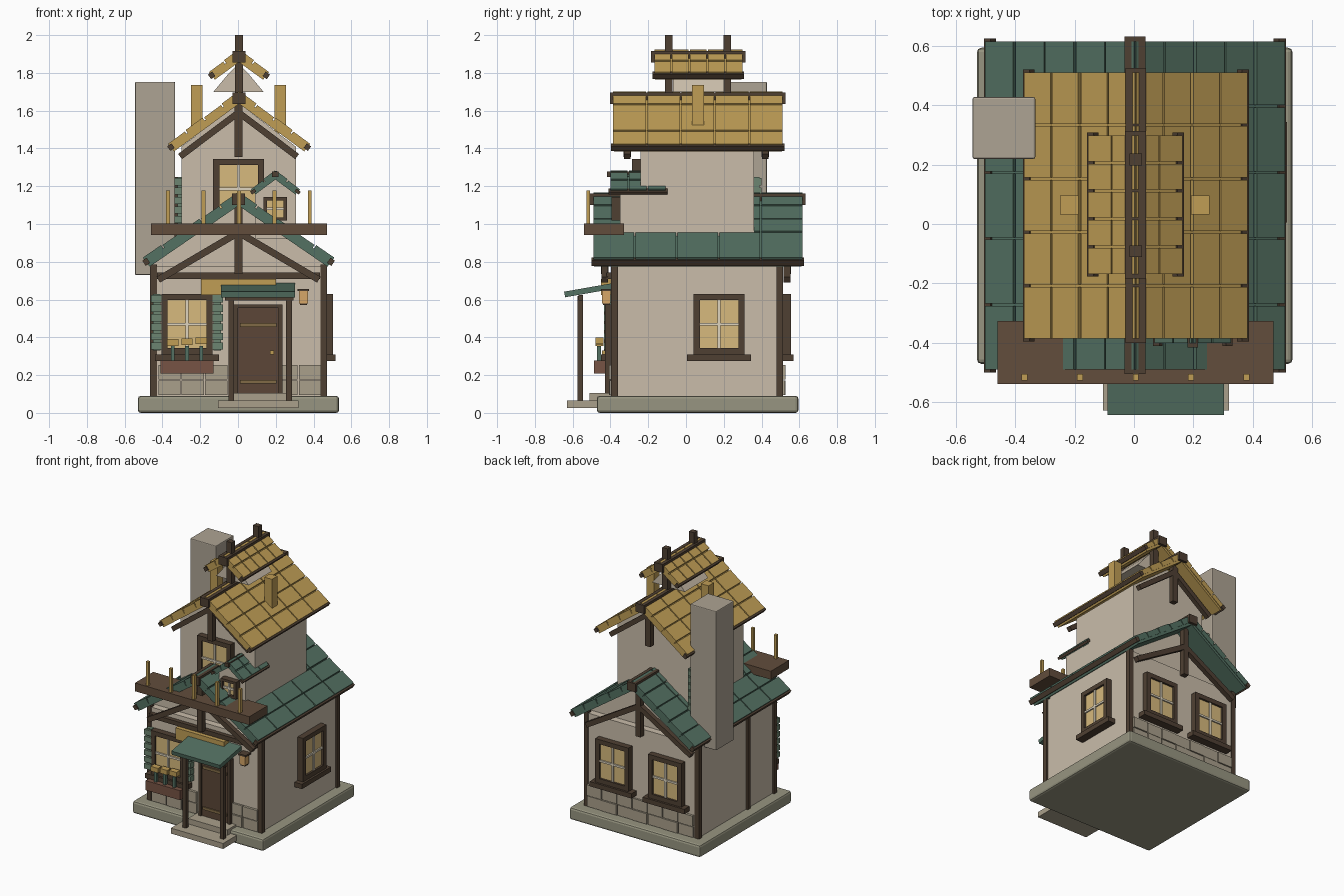
import bpy, bmesh, math
from mathutils import Matrix, Vector

if "Cube" in bpy.data.objects:
    bpy.data.objects.remove(bpy.data.objects["Cube"])

PALETTE = {
    "wall": (200, 187, 168), "stone": (150, 148, 128), "block": (168, 158, 138),
    "wood": (80, 66, 54), "door": (92, 72, 58), "deck": (98, 78, 62),
    "green": (84, 112, 98), "shutter": (108, 132, 112), "gold": (190, 156, 86),
    "pane": (214, 184, 124), "cream": (222, 212, 190), "chimney": (172, 162, 146),
    "planter": (118, 84, 70), "lamp": (214, 166, 104), "strap": (128, 106, 72),
}
MATS = {}
for key, rgb in PALETTE.items():
    m = bpy.data.materials.new(key)
    m.diffuse_color = [(c / 255) ** 2.2 for c in rgb] + [1]
    m.use_nodes = True
    m.node_tree.nodes["Principled BSDF"].inputs["Base Color"].default_value = m.diffuse_color
    MATS[key] = m


def solid(name, boxes, col, bevel=0.0):
    """One object from boxes; each is (x0,x1,y0,y1,z0,z1) or that plus a matrix."""
    bm = bmesh.new()
    for b in boxes:
        x0, x1, y0, y1, z0, z1 = b[:6]
        m = b[6] if len(b) > 6 else Matrix()
        loc = Matrix.Translation(((x0 + x1) / 2, (y0 + y1) / 2, (z0 + z1) / 2))
        size = Matrix.Diagonal((abs(x1 - x0), abs(y1 - y0), abs(z1 - z0), 1))
        bmesh.ops.create_cube(bm, size=1, matrix=m @ loc @ size)
    return finish(name, bm, col, bevel)


def finish(name, bm, col, bevel=0.0):
    bmesh.ops.recalc_face_normals(bm, faces=bm.faces)
    me = bpy.data.meshes.new(name)
    bm.to_mesh(me)
    bm.free()
    me.materials.append(MATS[col])
    ob = bpy.data.objects.new(name, me)
    bpy.context.collection.objects.link(ob)
    if bevel:
        mod = ob.modifiers.new("bevel", "BEVEL")
        mod.width, mod.segments = bevel, 2
    return ob


def prism(name, pts, y0, y1, col):
    """Extrude an x-z outline along y."""
    bm = bmesh.new()
    f = bm.faces.new([bm.verts.new((x, y0, z)) for x, z in pts])
    r = bmesh.ops.extrude_face_region(bm, geom=[f])
    bmesh.ops.translate(bm, vec=(0, y1 - y0, 0),
                        verts=[v for v in r["geom"] if isinstance(v, bmesh.types.BMVert)])
    return finish(name, bm, col)


def strut(p, q, y, w):
    """Box spec for a beam between two x-z points."""
    d = Vector((q[0] - p[0], q[1] - p[1]))
    m = Matrix.Translation((p[0], y, p[1])) @ Matrix.Rotation(-math.atan2(d.y, d.x), 4, "Y")
    return (0, d.length, -w / 2, w / 2, -w / 2, w / 2, m)


def roof(name, cx, half, top, drop, y0, y1, rows, cols, col, th=0.055, ridge=0.07):
    """Gabled roof: tiles on a slab, dark ridge beam and eave strips."""
    a, L = math.atan2(drop, half), math.hypot(half, drop)
    tiles, strips, g = [], [], 0.004
    dt, dy = L / rows, (y1 - y0) / cols
    for s in (-1, 1):
        m = Matrix.Translation((cx, 0, top)) @ Matrix.Rotation(s * a, 4, "Y")
        tiles.append((0, s * (L - 0.006), y0 + 0.008, y1 - 0.008, -th, -th * 0.35, m))
        for r in range(rows):
            for c in range(cols):
                tiles.append((s * (r * dt + g), s * ((r + 1) * dt - g),
                              y0 + c * dy + g, y0 + (c + 1) * dy - g,
                              -th * 0.7, -0.004 * (r % 2), m))
        strips.append((s * (L - 0.02), s * (L + 0.008), y0 - 0.006, y1 + 0.006, -th * 0.75, -0.012, m))
    solid(name + "_tiles", tiles, col)
    strips.append((cx - ridge / 2, cx + ridge / 2, y0 - 0.012, y1 + 0.012, top - ridge, top - 0.008))
    solid(name + "_beams", strips, "wood")


def on_wall(face, plane, u0, u1, d0, d1, z0, z1):
    """Box on a wall: u along it, d outward from it."""
    s = -1 if face in ("front", "left") else 1
    a, b = sorted((plane + s * d0, plane + s * d1))
    return (u0, u1, a, b, z0, z1) if face in ("front", "back") else (a, b, u0, u1, z0, z1)


def window(name, face, plane, u, z, w=0.27, h=0.32, sill=True, shutters=False):
    B = lambda *k: on_wall(face, plane, *k)
    hw, hh, f = w / 2, h / 2, 0.033 if w > 0.2 else 0.018
    frame = [B(u + s * (hw - f / 2) - f / 2, u + s * (hw - f / 2) + f / 2, -0.01, 0.045, z - hh, z + hh) for s in (-1, 1)]
    frame += [B(u - hw, u + hw, -0.01, 0.045, z + s * (hh - f / 2) - f / 2, z + s * (hh - f / 2) + f / 2) for s in (-1, 1)]
    if sill:
        frame.append(B(u - hw - 0.035, u + hw + 0.035, -0.01, 0.06, z - hh - 0.035, z - hh))
    solid(name + "_frame", frame, "wood")
    solid(name + "_panes", [B(u - hw + f, u + hw - f, -0.01, 0.03, z - hh + f, z + hh - f)], "pane")
    solid(name + "_bars", [B(u - 0.007, u + 0.007, 0, 0.04, z - hh + f, z + hh - f),
                           B(u - hw + f, u + hw - f, 0, 0.04, z - 0.007, z + 0.007)], "cream")
    if shutters:
        sl = []
        for s in (-1, 1):
            c = u + s * (hw + 0.025)
            sl.append(B(c - 0.02, c + 0.02, 0, 0.03, z - hh + 0.02, z + hh))
            sl += [B(c - 0.03, c + 0.03, 0.005, 0.045, z - hh + 0.025 + i * 0.05, z - hh + 0.063 + i * 0.05) for i in range(6)]
        solid(name + "_shutters", sl, "shutter")


# Foundation and steps
solid("foundation", [(-0.53, 0.535, -0.472, 0.595, 0, 0.09)], "stone", 0.015)
solid("door_steps", [(-0.105, 0.32, -0.63, -0.44, 0.025, 0.065), (-0.05, 0.27, -0.51, -0.38, 0.06, 0.105)], "block")

# Lower storey
solid("lower_walls", [(-0.45, 0.457, -0.39, 0.51, 0.08, 0.775)], "wall")
prism("lower_gable", [(-0.45, 0.76), (0.457, 0.76), (0.457, 0.79), (0.003, 1.11), (-0.45, 0.79)], -0.34, 0.46, "wall")
solid("corner_posts", [(x, x + 0.035, y, y + 0.035, 0.09, 0.785) for x in (-0.465, 0.437) for y in (-0.396, 0.478)]
      + [(-0.465, -0.44, -0.085, -0.055, 0.09, 0.77)], "wood")
stones = []
for face, plane in (("front", -0.39), ("back", 0.51)):
    for r in range(2):
        for i in range(7):
            u = -0.425 + i * 0.124
            if face == "front" and 3 <= i <= 4:
                continue
            stones.append(on_wall(face, plane, u + 0.003, u + 0.121, -0.01, 0.014 + 0.004 * ((i + r) % 2),
                                  0.095 + r * 0.082, 0.172 + r * 0.082))
solid("stone_course", stones, "block")
roof("lower_roof", 0.003, 0.51, 1.17, 0.35, -0.495, 0.62, 5, 5, "green", 0.06)

# Gable trusses on both storeys, front and back
lower, upper = [(-0.43, 0.435, -0.42, -0.38, 0.71, 0.742)], []
for y in (-0.43, 0.535):
    lower += [strut((0.003, 0.955), (0.003 + s * 0.425, 0.705), y, 0.036) for s in (-1, 1)]
    lower.append((-0.018, 0.024, y - 0.02, y + 0.02, 0.735, 1.11))
for y in (-0.31, 0.42):
    upper += [strut((0.003, 1.59), (0.003 + s * 0.31, 1.357), y, 0.034) for s in (-1, 1)]
    upper.append((-0.018, 0.024, y - 0.02, y + 0.02, 1.355, 1.64))
solid("lower_trusses", lower, "wood")
solid("upper_trusses", upper, "wood")

# Upper storey
prism("upper_walls", [(-0.3, 0.85), (0.306, 0.85), (0.306, 1.41), (0.003, 1.64), (-0.3, 1.41)], -0.24, 0.36, "wall")
roof("upper_roof", 0.006, 0.382, 1.705, 0.28, -0.39, 0.515, 4, 5, "gold", 0.055)
solid("roof_stubs", [(x, x + 0.062, 0.032, 0.096, 1.48, 1.737) for x in (-0.25, 0.192)], "gold")

# Ridge lantern
prism("cupola_gable", [(-0.13, 1.70), (0.135, 1.70), (0.06, 1.79), (0.003, 1.85), (-0.055, 1.79)], -0.07, 0.2, "wall")
roof("cupola_roof", 0.005, 0.165, 1.925, 0.12, -0.172, 0.302, 2, 5, "gold", 0.055)
solid("cupola_posts", [(-0.016, 0.027, y - 0.02, y + 0.02, 1.64, 2.0) for y in (-0.092, 0.218)], "wood")

# Dormer
prism("dormer_walls", [(0.09, 0.92), (0.308, 0.92), (0.308, 1.16), (0.198, 1.24), (0.09, 1.16)], -0.35, -0.17, "wall")
roof("dormer_roof", 0.198, 0.135, 1.285, 0.1, -0.405, -0.105, 2, 3, "green", 0.04, 0.035)

# Chimney
solid("chimney", [(-0.545, -0.333, 0.22, 0.428, 0.73, 1.753)], "chimney", 0.006)

# Windows
window("front_window", "front", -0.39, -0.27, 0.47, shutters=True)
window("right_window", "right", 0.457, 0.175, 0.47)
for x in (-0.215, 0.215):
    window("back_window", "back", 0.51, x, 0.47)
window("upper_window", "front", -0.24, 0.003, 1.185)
window("dormer_window", "front", -0.35, 0.197, 1.08, 0.125, 0.125, sill=False)
window("left_window", "left", -0.29, 0.235, 1.09, 0.22, 0.32, False, True)

# Door
solid("door_frame", [(-0.02, 0.0, -0.43, -0.38, 0.1, 0.57), (0.215, 0.235, -0.43, -0.38, 0.1, 0.57),
                     (-0.02, 0.235, -0.43, -0.38, 0.555, 0.575)], "wood")
solid("door", [(0, 0.215, -0.42, -0.38, 0.1, 0.56)], "door")
solid("door_straps", [(0.01, 0.205, -0.428, -0.41, z, z + 0.02) for z in (0.155, 0.455)], "strap")
solid("door_knob", [(0.17, 0.19, -0.445, -0.41, 0.31, 0.33)], "gold")

# Porch
solid("porch_posts", [(x, x + 0.03, -0.575, -0.545, 0.06, 0.62) for x in (-0.05, 0.255)]
      + [(-0.07, 0.295, -0.57, -0.545, 0.595, 0.625)], "wood")
tilt = Matrix.Translation((0, -0.64, 0.612)) @ Matrix.Rotation(math.radians(10), 4, "X")
solid("porch_roof", [(-0.09, 0.303, 0, 0.26, 0, 0.03, tilt)], "green")
solid("sign_board", [(-0.195, 0.2, -0.45, -0.385, 0.625, 0.71)], "gold")

# Lantern by the door
solid("lantern_glass", [(0.322, 0.37, -0.445, -0.4, 0.58, 0.645)], "lamp")
solid("lantern_cap", [(0.315, 0.377, -0.45, -0.385, 0.645, 0.657), (0.328, 0.364, -0.44, -0.405, 0.57, 0.58)], "wood")

# Flower box
solid("planter", [(-0.41, -0.13, -0.487, -0.4, 0.208, 0.278)], "planter")
solid("flower_stems", [(x - 0.01, x + 0.01, -0.47, -0.45, 0.27, 0.355) for x in (-0.345, -0.27, -0.195)], "green")
solid("flowers", [(x - 0.03, x + 0.03, -0.48, -0.437, 0.355 + 0.005 * i, 0.39 + 0.005 * i)
                  for i, x in enumerate((-0.345, -0.27, -0.195))], "gold")

# Balcony
solid("balcony_deck", [(-0.46, 0.47, -0.54, -0.328, 0.942, 1.003)], "deck")
solid("balcony_posts", [(x - 0.01, x + 0.01, -0.528, -0.507, 1.0, 1.178)
                        for x in (-0.37, -0.182, 0.006, 0.193, 0.38)], "gold")
